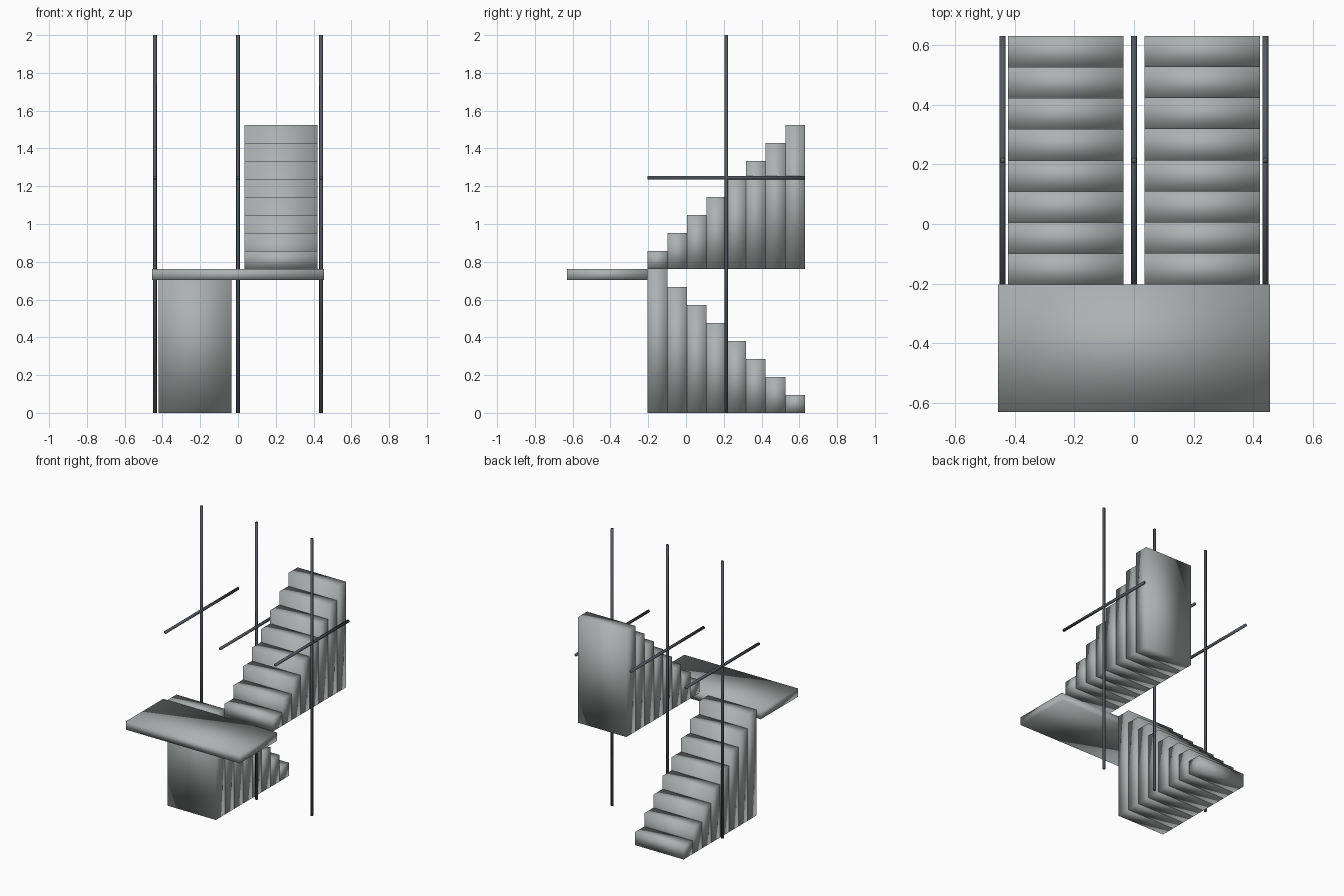
import bpy
from mathutils import Vector

if "Cube" in bpy.data.objects:
    bpy.data.objects.remove(bpy.data.objects["Cube"])


def make_material(name, colour):
    mat = bpy.data.materials.new(name)
    mat.use_nodes = True
    mat.diffuse_color = colour
    mat.node_tree.nodes["Principled BSDF"].inputs["Base Color"].default_value = colour
    return mat


concrete = make_material("grey concrete", (0.42, 0.44, 0.44, 1))
steel = make_material("dark steel", (0.09, 0.098, 0.115, 1))


def finish(name, mat):
    obj = bpy.context.object
    obj.name = name
    obj.data.materials.append(mat)
    bpy.ops.object.shade_smooth()
    return obj


def box(name, low, high, mat):
    low, high = Vector(low), Vector(high)
    bpy.ops.mesh.primitive_cube_add(size=1, location=(low + high) / 2)
    bpy.context.object.scale = high - low
    bpy.ops.object.transform_apply(location=False, rotation=False, scale=True)
    return finish(name, mat)


def rod(name, start, end, mat, radius=0.01):
    start, end = Vector(start), Vector(end)
    axis = end - start
    bpy.ops.mesh.primitive_cylinder_add(
        vertices=8, radius=radius, depth=axis.length, location=(start + end) / 2,
        rotation=axis.to_track_quat("Z", "Y").to_euler())
    return finish(name, mat)


STEPS = 8
FRONT, BACK = -0.203, 0.63
TREAD = (BACK - FRONT) / STEPS
LEVEL = 0.762
RISE = LEVEL / STEPS
INNER, OUTER = 0.035, 0.422

# Two flights of solid steps: the lower rises to the front, the upper to the back
for i in range(STEPS):
    height = RISE * (i + 1)
    y_low = BACK - TREAD * (i + 1)
    box(f"lower_step_{i + 1}", (-OUTER, y_low, 0), (-INNER, y_low + TREAD, height), concrete)
    y_up = FRONT + TREAD * i
    box(f"upper_step_{i + 1}", (INNER, y_up, LEVEL), (OUTER, y_up + TREAD, LEVEL + height), concrete)

# Landing slab
box("landing", (-0.455, -BACK, 0.703), (0.455, FRONT, LEVEL), concrete)

# Posts and handrails
for side, x in (("right", -0.44), ("middle", 0), ("left", 0.44)):
    rod(f"{side}_post", (x, 0.213, 0), (x, 0.213, 2), steel)
    rod(f"{side}_handrail", (x, FRONT, 1.245), (x, BACK, 1.245), steel)
